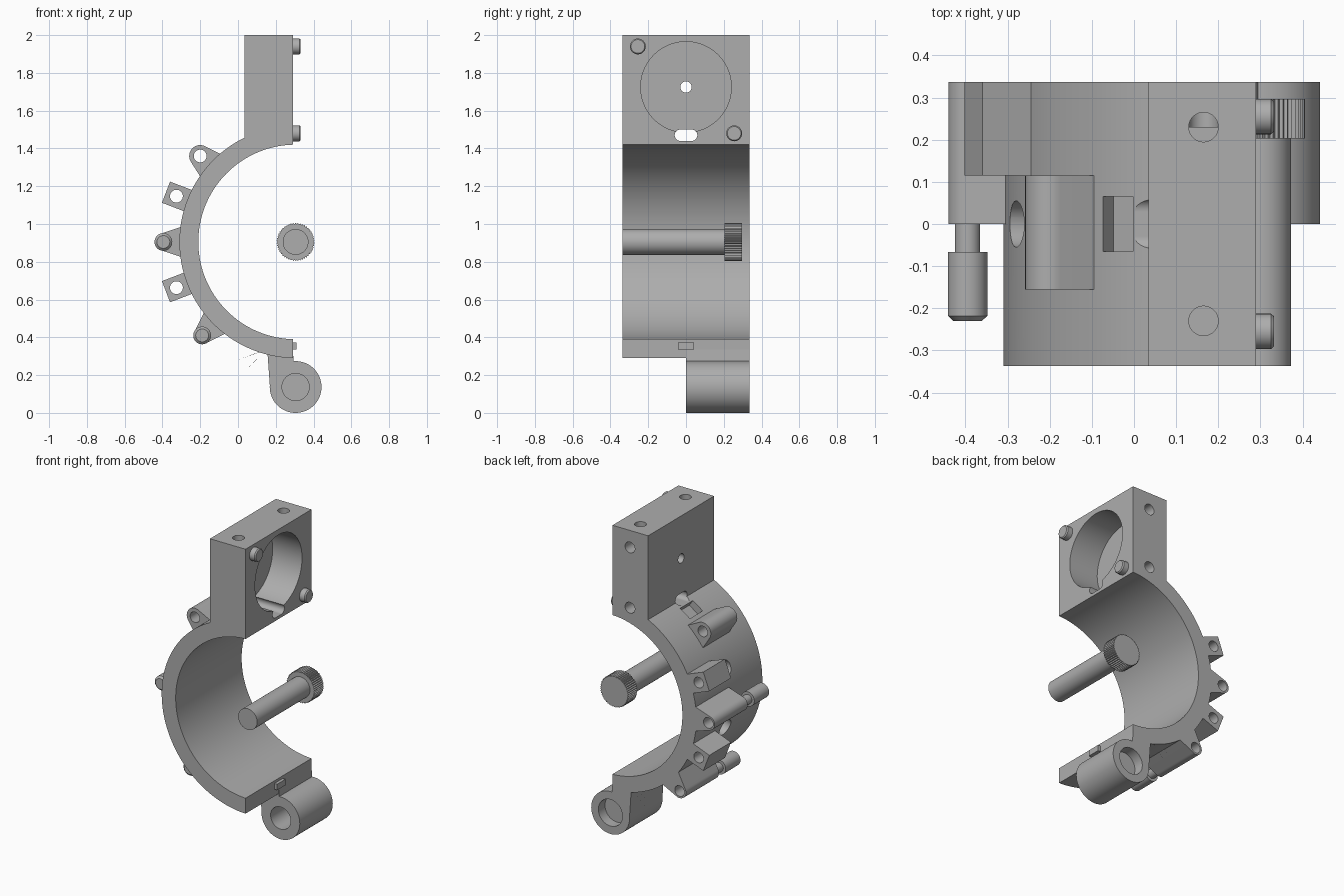
import bpy, bmesh
from math import sin, cos, acos, radians, pi
from mathutils import Vector, Matrix

cube = bpy.data.objects.get("Cube")
if cube:
    bpy.data.objects.remove(cube, do_unlink=True)

grey = bpy.data.materials.new("mid grey")
grey.use_nodes = True
COLOUR = (0.42, 0.42, 0.42, 1)
grey.diffuse_color = COLOUR
grey.node_tree.nodes["Principled BSDF"].inputs["Base Color"].default_value = COLOUR

CX, CZ = 0.305, 0.905          # ring axis
R_IN, R_OUT = 0.515, 0.615
DEPTH = 0.337                  # half depth
FACE = 0.29                    # mating face


def finish(name, bm):
    bmesh.ops.recalc_face_normals(bm, faces=bm.faces)
    mesh = bpy.data.meshes.new(name)
    bm.to_mesh(mesh)
    bm.free()
    mesh.materials.append(grey)
    ob = bpy.data.objects.new(name, mesh)
    bpy.context.collection.objects.link(ob)
    return ob


def prism(name, outline, y0, y1):
    """Extrude an x-z outline along y."""
    bm = bmesh.new()
    face = bm.faces.new([bm.verts.new((x, y0, z)) for x, z in outline])
    out = bmesh.ops.extrude_face_region(bm, geom=[face])
    verts = [v for v in out["geom"] if isinstance(v, bmesh.types.BMVert)]
    bmesh.ops.translate(bm, verts=verts, vec=(0, y1 - y0, 0))
    return finish(name, bm)


def rod(name, start, end, radius, tip=None, sides=40):
    """Cylinder or cone between two points."""
    a, b = Vector(start), Vector(end)
    turn = (b - a).to_track_quat('Z', 'Y').to_matrix().to_4x4()
    bm = bmesh.new()
    bmesh.ops.create_cone(bm, cap_ends=True, segments=sides, radius1=radius,
                          radius2=radius if tip is None else tip, depth=(b - a).length,
                          matrix=Matrix.Translation((a + b) / 2) @ turn)
    return finish(name, bm)


def box(name, size, matrix):
    bm = bmesh.new()
    bmesh.ops.create_cube(bm, size=1, matrix=matrix @ Matrix.Diagonal((*size, 1)))
    return finish(name, bm)


def combine(ob, others, operation='DIFFERENCE'):
    for other in others:
        mod = ob.modifiers.new("cut", 'BOOLEAN')
        mod.object, mod.operation, mod.solver = other, operation, 'EXACT'
        bpy.context.view_layer.objects.active = ob
        bpy.ops.object.modifier_apply(modifier=mod.name)
        bpy.data.objects.remove(other, do_unlink=True)
    return ob


def polar(r, deg, t=0):
    """Point at radius r from the ring axis, offset t along the tangent."""
    a = radians(deg)
    return (CX + r * cos(a) - t * sin(a), CZ + r * sin(a) + t * cos(a))


def arc(r, a0, a1, n=96):
    return [polar(r, a0 + (a1 - a0) * i / n) for i in range(n + 1)]


def edge_angle(r, x):
    return acos((x - CX) / r) * 180 / pi


# Half ring with square block on top
a_in, a_out = edge_angle(R_IN, FACE), edge_angle(R_OUT, FACE)
block_left = 0.035
body = prism("half_ring_and_block",
             arc(R_IN, a_in, 360 - a_in)
             + arc(R_OUT, 360 - a_out, edge_angle(R_OUT, block_left))
             + [(block_left, 2), (FACE, 2)], -DEPTH, DEPTH)

# Round pocket, centre hole and cable slot
cuts = [rod("pocket", (0.08, 0, 1.725), (0.4, 0, 1.725), 0.24, sides=96),
        rod("centre_hole", (-0.1, 0, 1.725), (0.2, 0, 1.725), 0.03)]
slot = rod("slot", (-0.05, -0.03, 1.47), (0.4, -0.03, 1.47), 0.03)
combine(slot, [rod("slot_end", (-0.05, 0.03, 1.47), (0.4, 0.03, 1.47), 0.03),
               box("slot_middle", (0.45, 0.06, 0.06), Matrix.Translation((0.175, 0, 1.47)))],
        'UNION')
cuts.append(slot)

# Blind holes in the block's top and back
mid = 0.165
for z in (1.89, 1.5):
    cuts.append(rod("back_hole", (mid, 0.23, z), (mid, 0.4, z), 0.035))
for y in (-0.23, 0.23):
    cuts.append(rod("top_hole", (mid, y, 1.895), (mid, y, 2.1), 0.035))

# Sockets in the outer wall of the ring
for deg in (162, 198):
    (x0, z0), (x1, z1) = polar(0.57, deg), polar(0.7, deg)
    cuts.append(rod("socket", (x0, 0, z0), (x1, 0, z1), 0.055))
px, pz = polar(0.615, 124)
cuts.append(box("notch", (0.09, 0.13, 0.085),
                Matrix.Translation((px, 0, pz)) @ Matrix.Rotation(radians(-124), 4, 'Y')))
combine(body, cuts)

# Locating pegs and key on the mating face
for y, z in ((-0.255, 1.94), (0.255, 1.48)):
    rod("locating_peg", (FACE - 0.02, y, z), (0.325, y, z), 0.042)
    rod("locating_peg_tip", (0.325, y, z), (0.332, y, z), 0.042, 0.036)
box("locating_key", (0.04, 0.084, 0.038), Matrix.Translation((FACE, 0, 0.354)))


# Lugs around the ring, each with a hole along y
def lug(name, outline, r, deg, y0, y1, hole_from):
    x, z = polar(r, deg)
    ob = prism(name, outline, y0, y1)
    combine(ob, [rod("hole", (x, hole_from, z), (x, y1 + 0.1, z), 0.034)])


def tapered(deg, r, tip):
    cx, cz = polar(r, deg)
    nose = [(cx + tip * cos(radians(deg + a)), cz + tip * sin(radians(deg + a)))
            for a in range(-75, 76, 10)]
    return [polar(0.58, deg, -0.088)] + nose + [polar(0.58, deg, 0.088)]


def square(deg, chamfer=0):
    corner = ([polar(0.735, deg, -0.012), polar(0.69, deg, -0.065)] if chamfer
              else [polar(0.735, deg, -0.06)])
    return [polar(0.58, deg, -0.06)] + corner + [polar(0.735, deg, 0.06), polar(0.58, deg, 0.06)]


lug("upper_tapered_lug", tapered(138, 0.68, 0.058), 0.68, 138, -0.155, 0.115, -0.3)
for deg in (159, 201):
    lug("square_lug", square(deg), 0.676, deg, 0.115, DEPTH, 0)
lug("lower_square_lug", square(249.5, 1), 0.672, 249.5, -0.155, DEPTH, -0.3)

# Tapered lugs with round-headed pins
for deg in (180, 225):
    lug("pin_lug", tapered(deg, 0.7, 0.046), 0.7, deg, 0, DEPTH, 0.2)
    x, z = polar(0.7, deg)
    rod("pin_shank", (x, 0.05, z), (x, -0.07, z), 0.03)
    rod("pin_head", (x, -0.067, z), (x, -0.218, z), 0.047)
    rod("pin_head_chamfer", (x, -0.218, z), (x, -0.23, z), 0.047, 0.034)

# Hinge barrel with web, recessed from both ends
hx, hz = CX, 0.137
hinge = rod("hinge_barrel", (hx, 0, hz), (hx, DEPTH, hz), 0.137, sides=72)
web = prism("hinge_web", [(0.155, 0.335), (0.169, 0.137), (hx, 0.137), (FACE, 0.335)], 0, DEPTH)
combine(hinge, [web], 'UNION')
combine(hinge, [rod("front_bore", (hx, -0.1, hz), (hx, 0.22, hz), 0.072),
                rod("back_bore", (hx, 0.27, hz), (hx, 0.5, hz), 0.086)])

# Thumb screw with knurled head
rod("thumb_screw_shaft", (CX, -DEPTH, CZ), (CX, 0.21, CZ), 0.068, sides=64)
teeth = 50
prism("thumb_screw_head",
      [polar(0.101 if i % 2 else 0.095, i * 180 / teeth) for i in range(2 * teeth)], 0.203, 0.297)

for ob in list(bpy.context.scene.objects):
    if ob.type == 'MESH' and ob.data.materials and ob.data.materials[0] == grey:
        bpy.ops.object.select_all(action='DESELECT')
        ob.select_set(True)
        bpy.context.view_layer.objects.active = ob
        bpy.ops.object.shade_smooth_by_angle(angle=radians(25))
